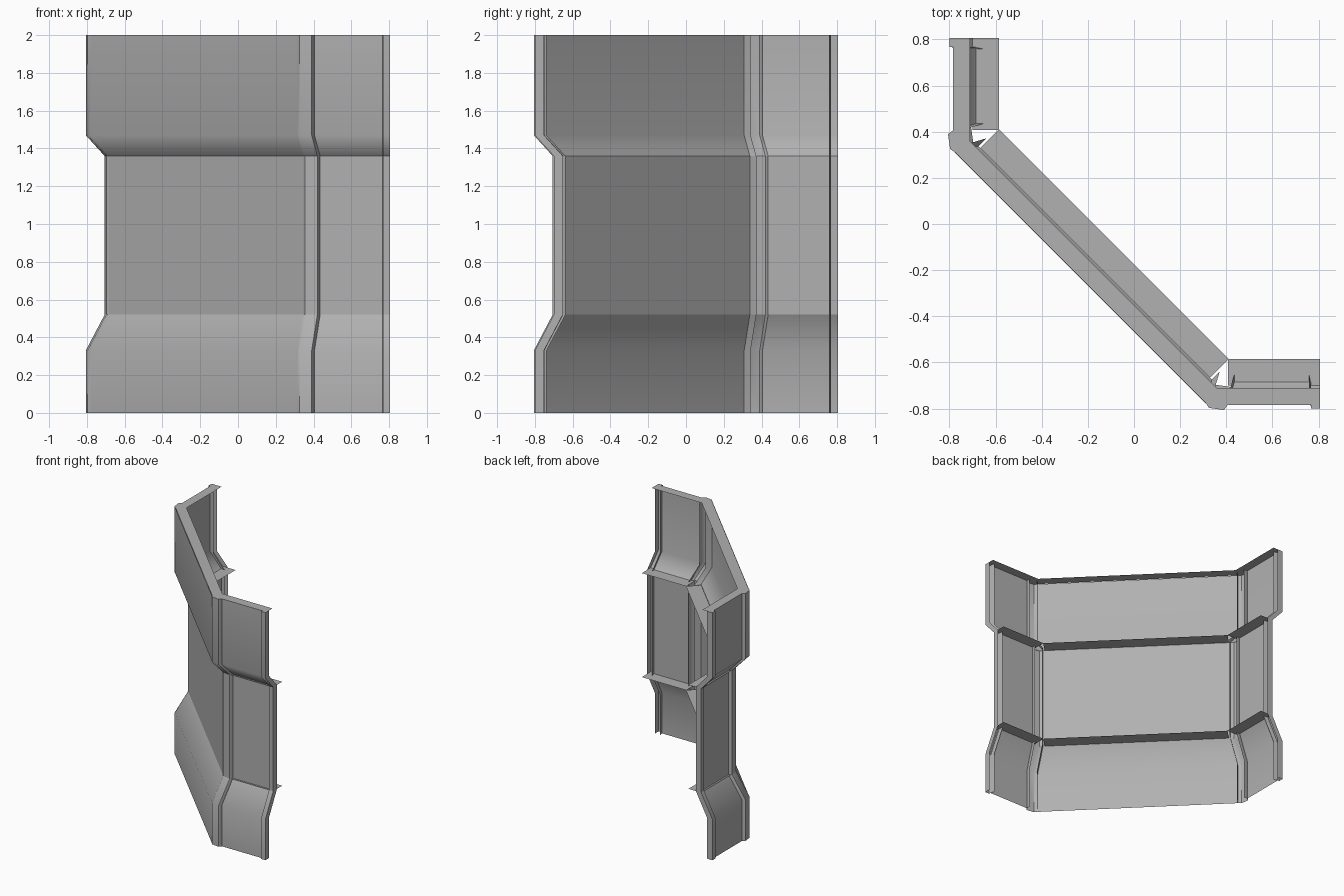
import bpy, math

if "Cube" in bpy.data.objects:
    bpy.data.objects.remove(bpy.data.objects["Cube"])

# height and inward fold amount (0 = outermost, 1 = recessed middle)
LEVELS = [(0, 0), (0.33, 0), (0.52, 1), (1.36, 1), (1.47, 0), (2, 0)]
POST = (0.03, 0.10)   # inward shift of the corner next to the front arm
END = (0.0, 0.10)     # inward shift at the free end

grey = bpy.data.materials.new("dark_grey")
grey.diffuse_color = (0.44, 0.44, 0.44, 1)
grey.use_nodes = True
grey.node_tree.nodes["Principled BSDF"].inputs["Base Color"].default_value = grey.diffuse_color


def make(name, verts, faces):
    me = bpy.data.meshes.new(name)
    me.from_pydata(verts, [], faces)
    me.update()
    me.materials.append(grey)
    ob = bpy.data.objects.new(name, me)
    bpy.context.collection.objects.link(ob)
    bpy.ops.object.select_all(action='DESELECT')
    ob.select_set(True)
    bpy.context.view_layer.objects.active = ob
    bpy.ops.object.shade_smooth_by_angle(angle=math.radians(45))
    return ob


def swap(pts):
    """Reflect a plan path across the corner diagonal, keeping its facing."""
    return [tuple(p[k] for k in ((1, 0, 3, 2) if len(p) == 4 else (1, 0)))
            for p in reversed(pts)]


def folded(name, plan):
    """Raise a plan path (x, y, shift x, shift y) through the folded levels."""
    n = len(plan)
    verts = [(x + sx * f, y + sy * f, z)
             for z, f in LEVELS for x, y, sx, sy in plan]
    faces = [(l * n + i, l * n + i + 1, (l + 1) * n + i + 1, (l + 1) * n + i)
             for l in range(len(LEVELS) - 1) for i in range(n - 1)]
    ob = make(name, verts, faces)
    # crisp folds at the shelves, flat panels with soft outer folds
    for e in ob.data.edges:
        a, b = (v // n for v in e.vertices)
        if a == b and a in (2, 3):
            e.use_edge_sharp = True
    mod = ob.modifiers.new("flat_panels", 'WEIGHTED_NORMAL')
    mod.keep_sharp = True
    return ob


def plate(name, pts, z):
    return make(name, [(x, y, z) for x, y in pts], [tuple(range(len(pts)))])


def path(pts, shift):
    return [p + shift for p in pts]


# arm panel, corner channel and end channel, each with its reflection
arm = [(0.405, -0.785) + POST, (0.768, -0.785) + END]
post = path([(0.342, -0.738), (0.308, -0.773), (0.325, -0.797),
             (0.390, -0.806), (0.405, -0.785), (0.405, -0.752)], POST)
rib = path([(0.758, -0.75), (0.768, -0.80), (0.805, -0.80), (0.805, -0.752)], END)
for name, plan in (("arm_panel", arm), ("corner_channel", post), ("end_channel", rib)):
    folded(name + "_front", plan)
    folded(name + "_side", swap(plan))

# diagonal panel
corner = (0.314, -0.782) + POST
folded("diagonal_panel", swap([corner]) + [corner])

# shelves at both folds, square cut so small gaps remain at the corners
arm_shelf = [(0.408, -0.70), (0.805, -0.70), (0.805, -0.585), (0.408, -0.585)]
half = [(0.330, -0.665), (0.41, -0.585)]
for tag, z in (("lower", 0.52), ("upper", 1.36)):
    plate(tag + "_shelf_front", arm_shelf, z)
    plate(tag + "_shelf_side", swap(arm_shelf), z)
    plate(tag + "_shelf_diagonal", swap(half[:1]) + half + swap(half[1:]), z)

# top flange, one mitred strip
outer = [(0.308, -0.773), (0.325, -0.797), (0.390, -0.806), (0.405, -0.785),
         (0.768, -0.785), (0.768, -0.80), (0.805, -0.80)]
inner = [(0.805, -0.71), (0.357, -0.71)]
plate("top_flange", swap(outer) + outer + inner + swap(inner), 2.0)
